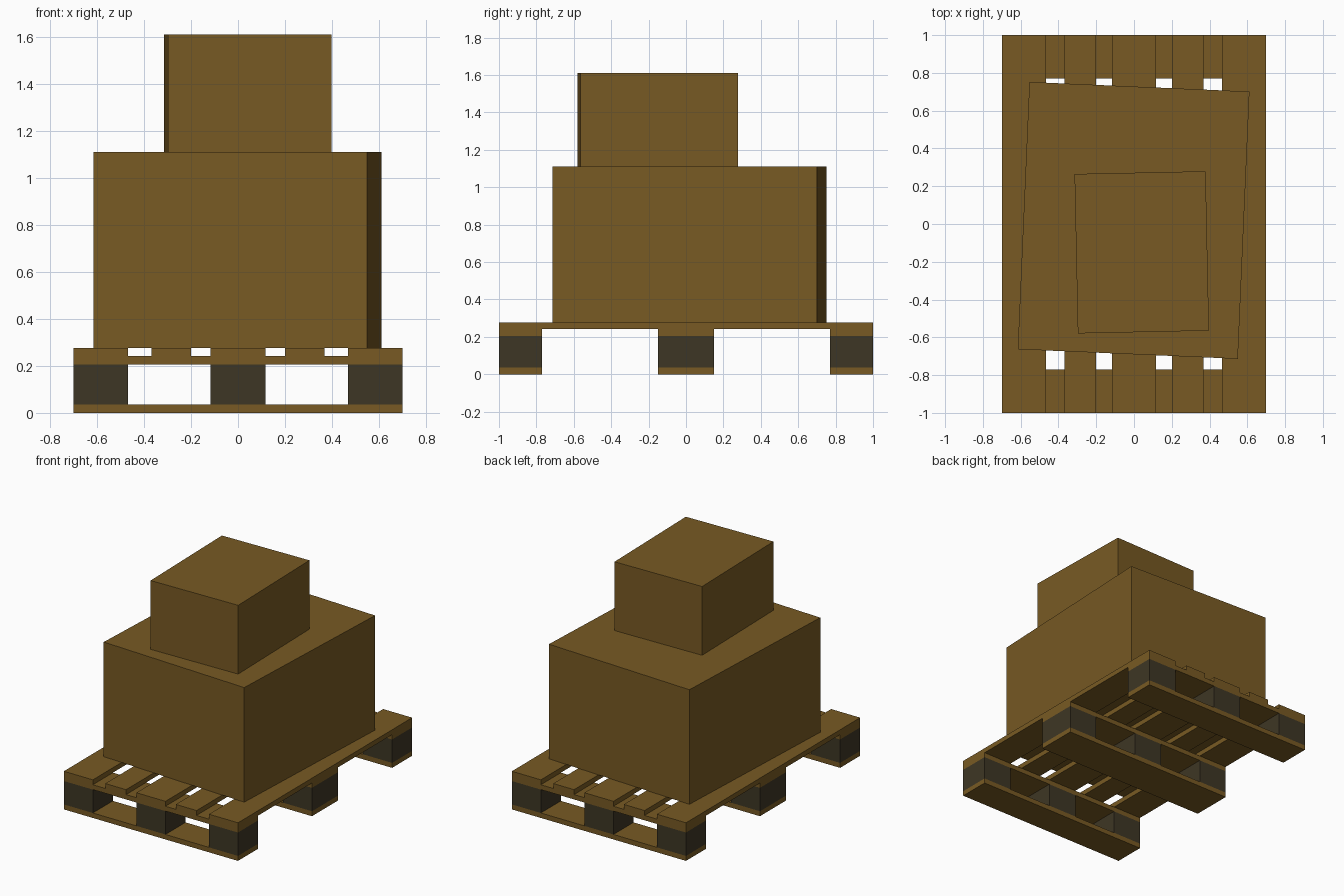
import bpy
import math

cube = bpy.data.objects.get("Cube")
if cube:
    bpy.data.objects.remove(cube, do_unlink=True)


def material(name, rgb):
    mat = bpy.data.materials.new(name)
    mat.use_nodes = True
    color = (*rgb, 1.0)
    mat.diffuse_color = color
    mat.node_tree.nodes["Principled BSDF"].inputs["Base Color"].default_value = color
    return mat


WOOD = material("brown wood", (0.188, 0.102, 0.017))
DARK = material("dark block wood", (0.048, 0.037, 0.018))


def box(name, xs, ys, zs, mat, turn=0.0):
    """Flat-faced box from its extents, turned about its own vertical axis."""
    bpy.ops.mesh.primitive_cube_add(size=1)
    obj = bpy.context.object
    obj.name = name
    spans = (xs, ys, zs)
    obj.location = [(a + b) / 2 for a, b in spans]
    obj.scale = [b - a for a, b in spans]
    obj.rotation_euler.z = math.radians(turn)
    bpy.ops.object.transform_apply(location=False, rotation=False, scale=True)
    obj.data.materials.append(mat)
    return obj


# Pallet layout: rows across the depth, block columns, deck plank columns
ROWS = {"front": (-1, -0.77), "middle": (-0.15, 0.15), "back": (0.77, 1)}
COLUMNS = {"right": (-0.7, -0.467), "centre": (-0.117, 0.117), "left": (0.467, 0.7)}
PLANKS = {**COLUMNS, "inner_right": (-0.367, -0.2), "inner_left": (0.2, 0.367)}
WIDTH, DEPTH = (-0.7, 0.7), (-1, 1)
Z_SKID, Z_BLOCK, Z_CROSS, Z_DECK = 0.036, 0.206, 0.241, 0.277

# Skids, blocks and cross boards
for row, ys in ROWS.items():
    box(f"{row}_skid_board", WIDTH, ys, (0, Z_SKID), WOOD)
    box(f"{row}_cross_board", WIDTH, ys, (Z_BLOCK, Z_CROSS), WOOD)
    for column, xs in COLUMNS.items():
        box(f"{row}_{column}_block", xs, ys, (Z_SKID, Z_BLOCK), DARK)

# Deck planks
for column, xs in PLANKS.items():
    box(f"{column}_deck_plank", xs, DEPTH, (Z_CROSS, Z_DECK), WOOD)

# Stacked cartons, each slightly askew
box("large_carton", (-0.585, 0.581), (-0.689, 0.727), (Z_DECK, 1.11), WOOD, turn=-2.5)
box("small_carton", (-0.306, 0.388), (-0.572, 0.272), (1.11, 1.61), WOOD, turn=1.2)
